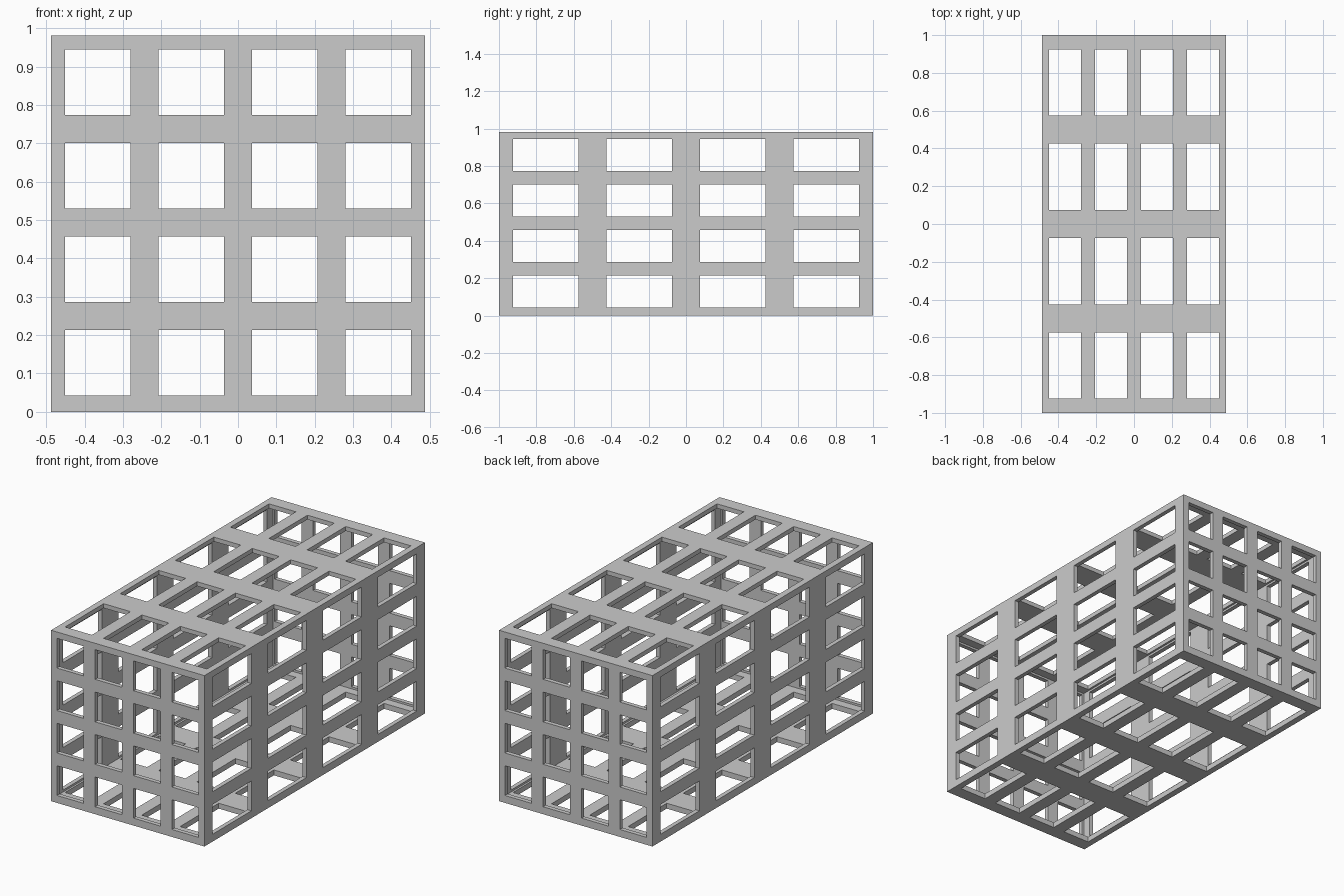
import bpy, bmesh
from mathutils import Vector

if "Cube" in bpy.data.objects:
    bpy.data.objects.remove(bpy.data.objects["Cube"])

W, D, H = 0.974, 2.0, 0.975   # frame width, depth, height
LIP = 0.006                   # base plate thickness
WALL = 0.025                  # bar thickness
N = 4                         # windows per side


def open_windows(bm):
    """Inset every cell and remove the middle to leave a lattice."""
    cells = bm.faces[:]
    bmesh.ops.inset_individual(bm, faces=cells, thickness=0.15 / N,
                               use_even_offset=True)
    bmesh.ops.delete(bm, geom=cells, context='FACES')


def make_part(name, bm, size, location, thickness, offset):
    bmesh.ops.scale(bm, vec=Vector(size), verts=bm.verts)
    bmesh.ops.translate(bm, vec=Vector(location), verts=bm.verts)
    mesh = bpy.data.meshes.new(name)
    bm.to_mesh(mesh)
    bm.free()
    obj = bpy.data.objects.new(name, mesh)
    bpy.context.collection.objects.link(obj)
    mod = obj.modifiers.new("thickness", 'SOLIDIFY')
    mod.thickness = thickness
    mod.offset = offset
    mod.use_even_offset = True
    return obj


# Six-sided lattice frame, thickened inwards
bm = bmesh.new()
bmesh.ops.create_cube(bm, size=1)
bmesh.ops.subdivide_edges(bm, edges=bm.edges[:], cuts=N - 1, use_grid_fill=True)
bmesh.ops.recalc_face_normals(bm, faces=bm.faces[:])
open_windows(bm)
make_part("lattice_frame", bm, (W, D, H), (0, 0, LIP + H / 2), WALL, -1)

# Thin matching lattice plate under the frame
bm = bmesh.new()
bmesh.ops.create_grid(bm, x_segments=N, y_segments=N, size=0.5)
open_windows(bm)
make_part("base_plate", bm, (W, D, 1), (0, 0, LIP / 2), LIP, 0)
